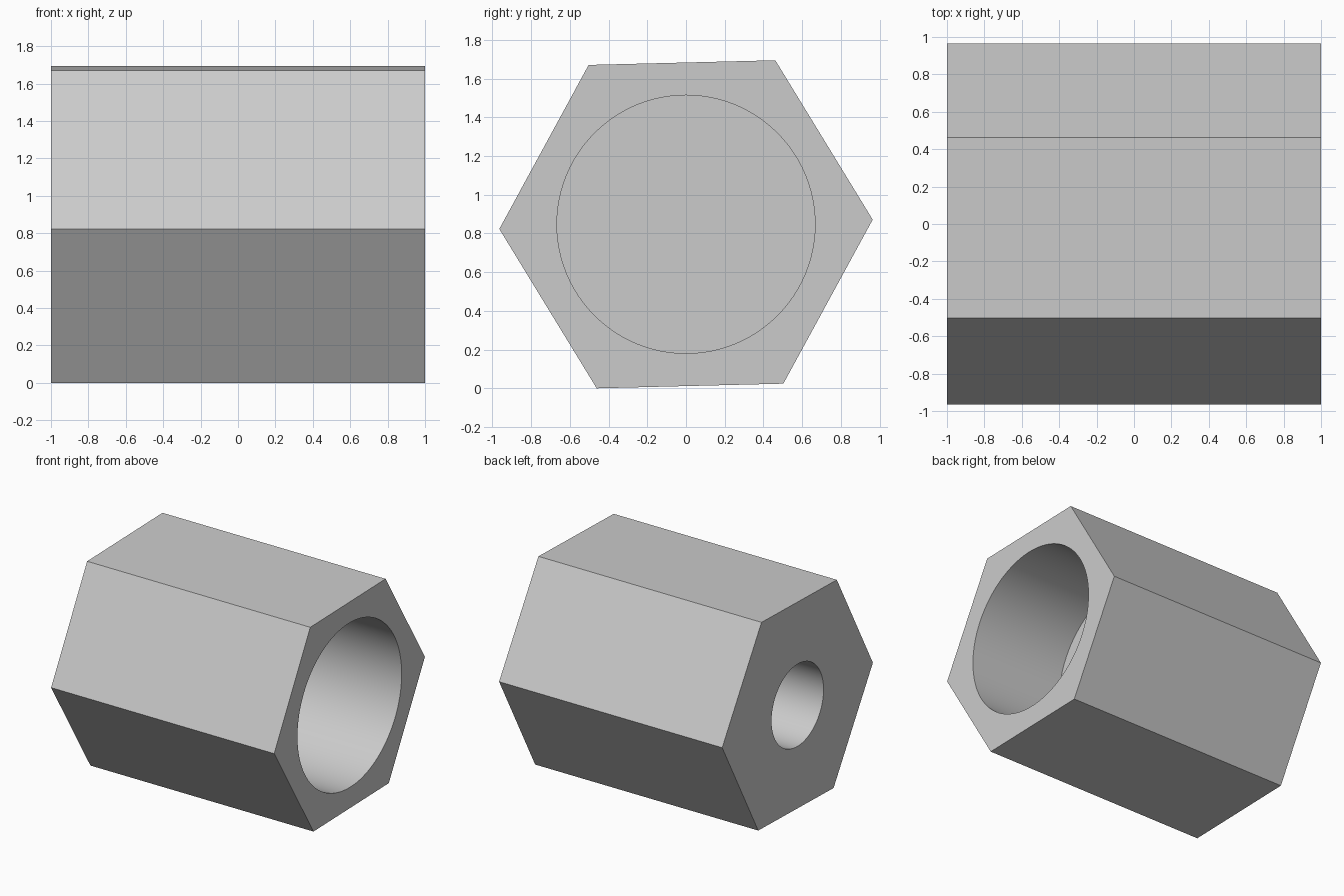
import bpy, bmesh, math

if "Cube" in bpy.data.objects:
    bpy.data.objects.remove(bpy.data.objects["Cube"])

R, TILT = 0.965, math.radians(1.43)
ZC = R * math.sin(math.radians(60) + TILT)   # axis height, lowest corner on z = 0


def prism(name, sides, radius, x0, x1, turn=0.0):
    """Regular prism lying along x between x0 and x1."""
    bm = bmesh.new()
    ring = []
    for i in range(sides):
        a = turn + 2 * math.pi * i / sides
        ring.append(bm.verts.new((x0, radius * math.cos(a), ZC + radius * math.sin(a))))
    face = bm.faces.new(ring)
    ext = bmesh.ops.extrude_face_region(bm, geom=[face], use_keep_orig=True)
    verts = [g for g in ext["geom"] if isinstance(g, bmesh.types.BMVert)]
    bmesh.ops.translate(bm, verts=verts, vec=(x1 - x0, 0, 0))
    bmesh.ops.recalc_face_normals(bm, faces=bm.faces)
    mesh = bpy.data.meshes.new(name)
    bm.to_mesh(mesh)
    bm.free()
    obj = bpy.data.objects.new(name, mesh)
    bpy.context.collection.objects.link(obj)
    return obj


grey = bpy.data.materials.new("light grey")
grey.diffuse_color = (0.6, 0.6, 0.6, 1)
grey.use_nodes = True
grey.node_tree.nodes["Principled BSDF"].inputs["Base Color"].default_value = grey.diffuse_color

# Hexagonal body
body = prism("hex_body", 6, R, -1, 1, TILT)
body.data.materials.append(grey)

# Wide blind bore on the right end, narrow blind bore on the left end
cutters = [prism("wide_bore_cutter", 96, 0.667, 0.167, 1.2),
           prism("narrow_bore_cutter", 96, 0.333, -1.2, -0.08)]
bpy.context.view_layer.objects.active = body
body.select_set(True)
for cutter in cutters:
    cutter.hide_render = True
    cutter.data.materials.append(grey)
    mod = body.modifiers.new(cutter.name, "BOOLEAN")
    mod.operation = "DIFFERENCE"
    mod.solver = "EXACT"
    mod.object = cutter
    bpy.ops.object.modifier_apply(modifier=mod.name)
    bpy.data.objects.remove(cutter)

# Smooth bore walls, crisp edges
bpy.ops.object.shade_smooth_by_angle(angle=math.radians(30))
